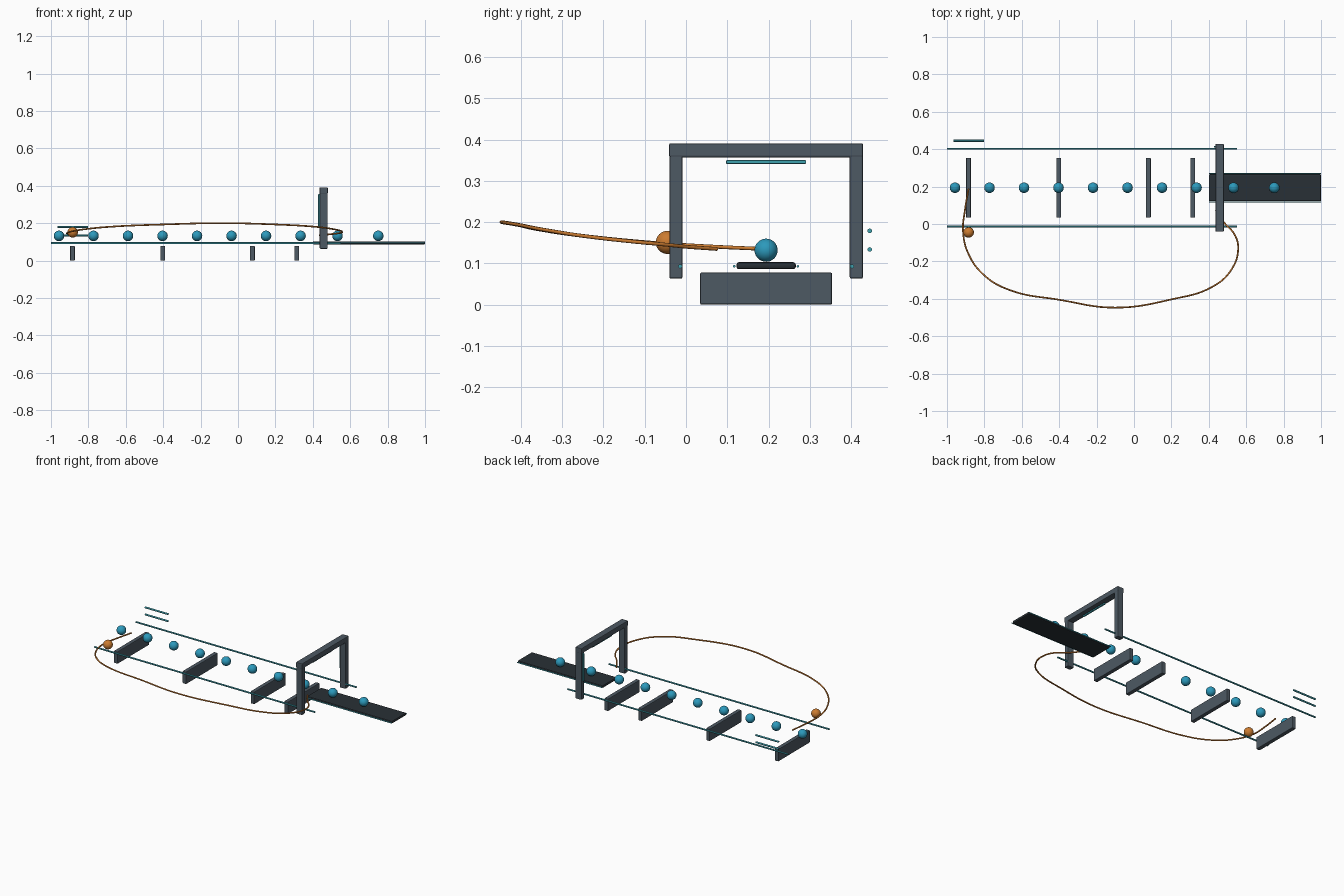
import bpy
import math

if "Cube" in bpy.data.objects:
    bpy.data.objects.remove(bpy.data.objects["Cube"])


def material(name, rgb):
    m = bpy.data.materials.new(name)
    m.diffuse_color = (*rgb, 1)
    m.use_nodes = True
    m.node_tree.nodes["Principled BSDF"].inputs["Base Color"].default_value = m.diffuse_color
    return m


SLATE = material("slate grey", (0.075, 0.1, 0.125))
DARK = material("dark rubber", (0.022, 0.03, 0.037))
BLUE = material("bead blue", (0.025, 0.32, 0.5))
TEAL = material("teal", (0.05, 0.36, 0.43))
ORANGE = material("copper orange", (0.6, 0.2, 0.03))


def box(name, lo, hi, mat, bevel=0.004):
    """Bevelled box between two corners."""
    bpy.ops.mesh.primitive_cube_add(
        size=1, location=[(a + b) / 2 for a, b in zip(lo, hi)])
    o = bpy.context.object
    o.name = name
    o.scale = [b - a for a, b in zip(lo, hi)]
    bpy.ops.object.transform_apply(location=False, rotation=False, scale=True)
    if bevel:
        mod = o.modifiers.new("soft edges", "BEVEL")
        mod.width = bevel
        mod.segments = 2
    o.data.materials.append(mat)
    return o


def rod(name, x0, x1, y, z, r, mat):
    """Thin round bar along x."""
    bpy.ops.mesh.primitive_cylinder_add(
        vertices=12, radius=r, depth=x1 - x0,
        location=((x0 + x1) / 2, y, z), rotation=(0, math.pi / 2, 0))
    o = bpy.context.object
    o.name = name
    o.data.materials.append(mat)
    bpy.ops.object.shade_smooth_by_angle()


def ball(name, loc, r, mat):
    bpy.ops.mesh.primitive_uv_sphere_add(
        segments=32, ring_count=16, radius=r, location=loc)
    o = bpy.context.object
    o.name = name
    o.data.materials.append(mat)
    bpy.ops.object.shade_smooth()


MID = 0.194  # centre line of the track in y

# Cross supports standing on the ground
for x in (-0.885, -0.402, 0.077, 0.314):
    box("cross_support", (x - 0.013, MID - 0.16, 0), (x + 0.013, MID + 0.16, 0.078), SLATE)

# Long side rails
for side in (-1, 1):
    rod("side_rail", -1.0, 0.552, MID + side * 0.208, 0.093, 0.005, TEAL)

# Exit ramp with thin edge trims
box("ramp", (0.40, MID - 0.072, 0.086), (1.0, MID + 0.072, 0.103), DARK, 0.006)
for side in (-1, 1):
    rod("ramp_trim", 0.40, 1.0, MID + side * 0.077, 0.093, 0.003, TEAL)

# Gate: two posts and a top beam
for side in (-1, 1):
    y = MID + side * 0.2185
    box("gate_post", (0.437, y - 0.016, 0.063), (0.479, y + 0.016, 0.385), SLATE)
box("gate_beam", (0.436, -0.041, 0.357), (0.480, 0.429, 0.391), SLATE)

# Light strips on the gate
box("beam_light", (0.452, MID - 0.097, 0.341), (0.462, MID + 0.097, 0.350), TEAL, 0.002)
box("post_light", (0.429, 0.408, 0.18), (0.437, 0.418, 0.356), TEAL, 0.002)

# Row of beads along the track, then two on the ramp
for x in [-0.957 + i * 0.1845 for i in range(8)] + [0.532, 0.75]:
    ball("track_bead", (x, MID, 0.132), 0.028, BLUE)

# Returning bead
ball("return_bead", (-0.884, -0.045, 0.151), 0.028, ORANGE)

# Floating marker bars
for z in (0.134, 0.179):
    rod("marker_bar", -0.965, -0.803, 0.445, z, 0.0055, TEAL)

# Return loop: smooth wire swept through a few points
path = [(0.437, 0.075, 0.135), (0.484, 0.005, 0.140), (0.537, -0.055, 0.146),
        (0.557, -0.13, 0.153), (0.52, -0.245, 0.166), (0.42, -0.335, 0.18),
        (0.20, -0.403, 0.193), (-0.10, -0.447, 0.20), (-0.40, -0.405, 0.193),
        (-0.665, -0.353, 0.182), (-0.80, -0.275, 0.17), (-0.885, -0.16, 0.157),
        (-0.914, -0.04, 0.147), (-0.903, 0.08, 0.140), (-0.884, 0.19, 0.135)]
curve = bpy.data.curves.new("return_wire", "CURVE")
curve.dimensions = "3D"
curve.bevel_depth = 0.0045
curve.bevel_resolution = 2
curve.resolution_u = 8
curve.use_fill_caps = True
spline = curve.splines.new("BEZIER")
spline.bezier_points.add(len(path) - 1)
for p, co in zip(spline.bezier_points, path):
    p.co = co
    p.handle_left_type = p.handle_right_type = "AUTO"
curve.materials.append(ORANGE)
wire = bpy.data.objects.new("return_wire", curve)
bpy.context.collection.objects.link(wire)
